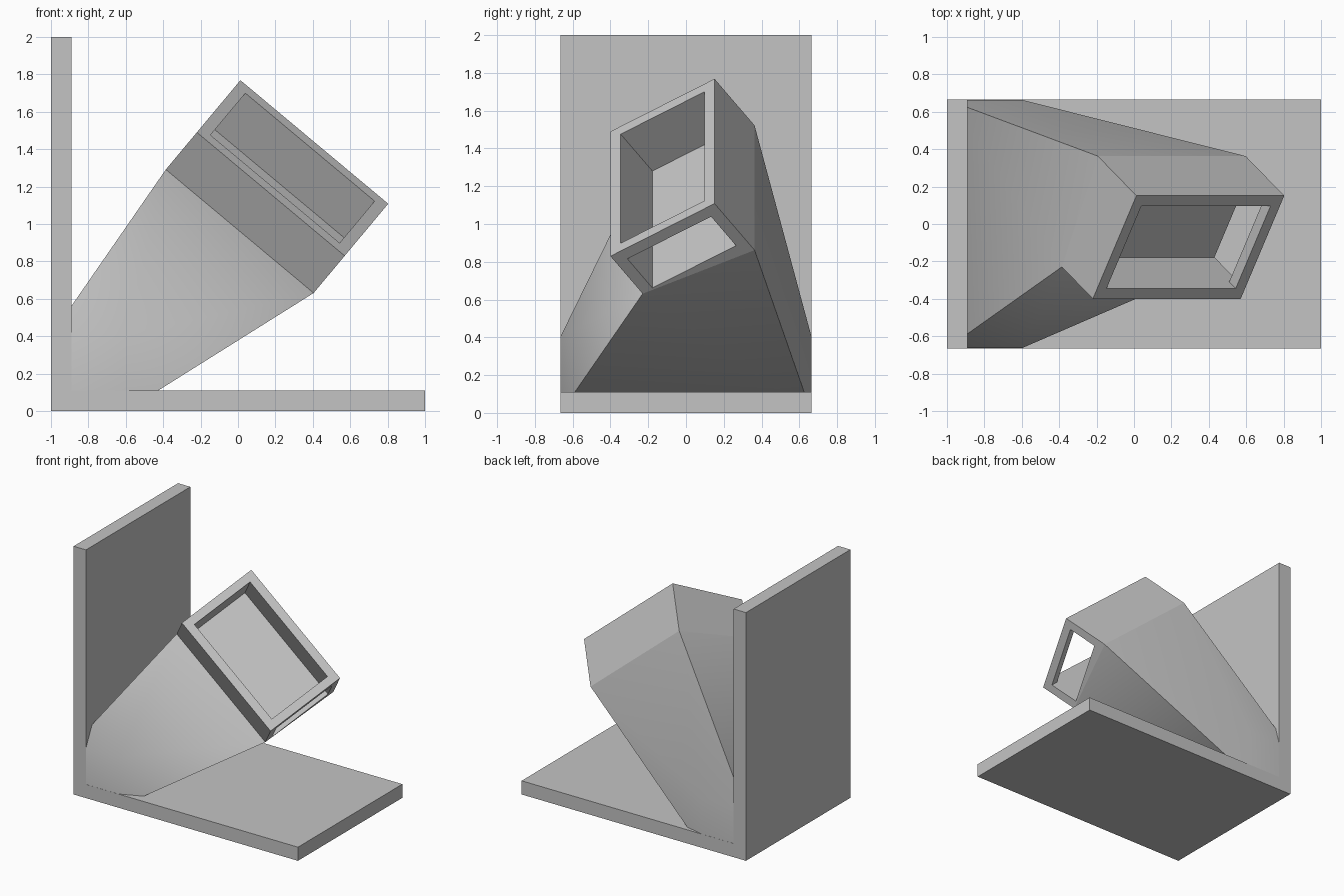
import bpy, bmesh, math
from mathutils import Vector

if "Cube" in bpy.data.objects:
    bpy.data.objects.remove(bpy.data.objects["Cube"])

grey = bpy.data.materials.new("plain_grey")
grey.use_nodes = True
grey.diffuse_color = (0.55, 0.55, 0.55, 1)
grey.node_tree.nodes["Principled BSDF"].inputs["Base Color"].default_value = grey.diffuse_color


def hull(name, points):
    """Solid convex part from its corner points."""
    bm = bmesh.new()
    for p in points:
        bm.verts.new(p)
    out = bmesh.ops.convex_hull(bm, input=bm.verts)
    spare = {g for g in out["geom_interior"] if isinstance(g, bmesh.types.BMVert)}
    bmesh.ops.delete(bm, geom=list(spare), context="VERTS")
    bmesh.ops.dissolve_limit(bm, angle_limit=0.01, verts=bm.verts, edges=bm.edges)
    bmesh.ops.recalc_face_normals(bm, faces=bm.faces)
    mesh = bpy.data.meshes.new(name)
    bm.to_mesh(mesh)
    bm.free()
    mesh.materials.append(grey)
    ob = bpy.data.objects.new(name, mesh)
    bpy.context.collection.objects.link(ob)
    return ob


def corners(xs, ys, zs):
    return [Vector((x, y, z)) for x in xs for y in ys for z in zs]


# Base and back plates
W, T = 0.665, 0.11
hull("base_plate", corners((-1, 1), (-W, W), (0, T)))
hull("wall_plate", corners((-1, -1 + T), (-W, W), (0, 2)))

# Tilted frame of the head: u along its length, v up its height, w out of the opening
origin = Vector((-0.22, -0.40, 1.49))
u = Vector((0.79, 0, -0.66)).normalized()
v = Vector((0.23, 0.55, 0.28))
v = (v - u * v.dot(u)).normalized()
w = u.cross(v)
L, H, RIM, FLOOR = 1.03, 0.66, 0.065, 0.305


def tilt(points):
    return [origin + u * p.x + v * p.y + w * p.z for p in points]


# Open head, a little deeper along its upper side
back = [Vector((x, y, z)) for x in (0, L) for y, z in ((0, -0.31), (H, -0.385))]
front = corners((0, L), (0, H), (0,))
head = hull("open_head", tilt(front + back))

# Hollow and end window cut from the head
inside = (RIM, H - RIM)
cavity = hull("cavity_cutter", tilt(corners((RIM, L - RIM), inside, (-FLOOR, 0.1))))
window = hull("window_cutter", tilt(corners((L - 2 * RIM, L + 0.1), inside, (-FLOOR, -RIM))))
for cutter in (cavity, window):
    mod = head.modifiers.new(cutter.name, "BOOLEAN")
    mod.operation = "DIFFERENCE"
    mod.solver = "EXACT"
    mod.object = cutter
bpy.context.view_layer.update()
cut_mesh = bpy.data.meshes.new_from_object(
    head.evaluated_get(bpy.context.evaluated_depsgraph_get()))
head.modifiers.clear()
head.data = cut_mesh
for cutter in (cavity, window):
    bpy.data.objects.remove(cutter)

# Tapered neck from the corner block to the back of the head
e = 0.001
block = corners((-1 + e, -0.6), (-W + e, W - e), (e, 0.405))
neck = hull("tapered_neck", block + tilt(back))
bpy.ops.object.select_all(action="DESELECT")
neck.select_set(True)
bpy.context.view_layer.objects.active = neck
bpy.ops.object.shade_smooth_by_angle(angle=math.radians(40))
